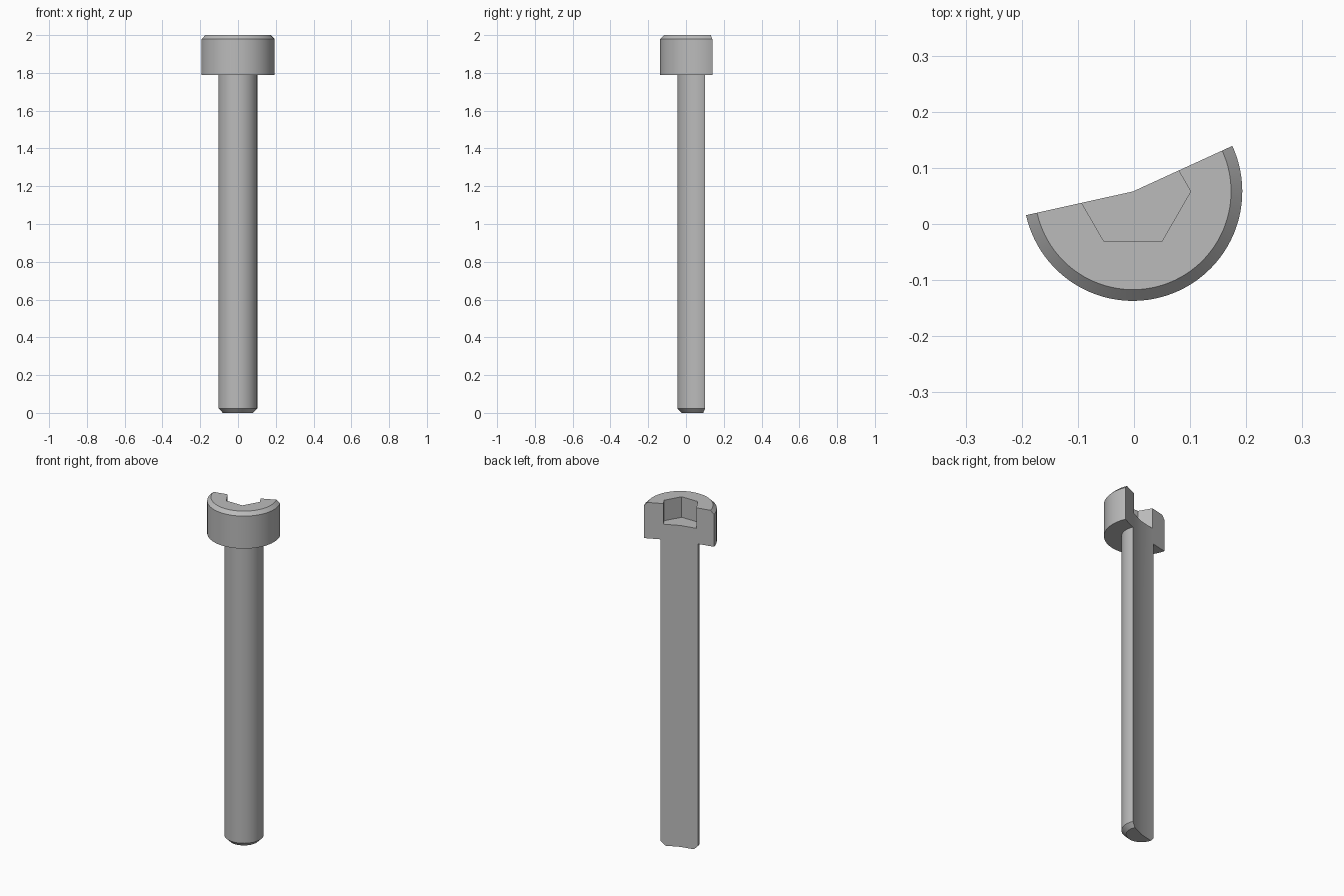
import bpy
import bmesh
from math import cos, sin, radians

cube = bpy.data.objects.get("Cube")
if cube:
    bpy.data.objects.remove(cube, do_unlink=True)

AXIS_X, AXIS_Y = -0.002, 0.058
START, END = radians(192.5), radians(384.6)   # the part of the turn that is kept
STEPS = 56
HEX_RADIUS, HEX_DEPTH = 0.103, 0.12

# Radius and height, from the tip up to the head
PROFILE = [(0.08, 0), (0.104, 0.024), (0.104, 1.79),
           (0.195, 1.79), (0.195, 1.98), (0.175, 2.0)]

steel = bpy.data.materials.new("steel_grey")
steel.use_nodes = True
colour = (0.5, 0.5, 0.5, 1)
steel.diffuse_color = colour
steel.node_tree.nodes["Principled BSDF"].inputs["Base Color"].default_value = colour


def make_object(name, bm):
    bmesh.ops.recalc_face_normals(bm, faces=bm.faces)
    mesh = bpy.data.meshes.new(name)
    bm.to_mesh(mesh)
    bm.free()
    obj = bpy.data.objects.new(name, mesh)
    mesh.materials.append(steel)
    bpy.context.collection.objects.link(obj)
    return obj


def polar(radius, angle, z):
    return (AXIS_X + radius * cos(angle), AXIS_Y + radius * sin(angle), z)


# Sectioned screw: profile swept part of a turn, closed by two flat cut faces
bm = bmesh.new()
bottom = bm.verts.new(polar(0, 0, 0))
top = bm.verts.new(polar(0, 0, PROFILE[-1][1]))
columns = []
for i in range(STEPS + 1):
    angle = START + (END - START) * i / STEPS
    columns.append([bm.verts.new(polar(r, angle, z)) for r, z in PROFILE])
for a, b in zip(columns, columns[1:]):
    for k in range(len(PROFILE) - 1):
        bm.faces.new((a[k], b[k], b[k + 1], a[k + 1]))
bm.faces.new([bottom] + [c[0] for c in columns])
bm.faces.new([top] + [c[-1] for c in columns])
for column in (columns[0], columns[-1]):
    bm.faces.new([bottom] + column + [top])
screw = make_object("sectioned_screw", bm)

# Hexagonal socket cutter
bm = bmesh.new()
floor = [bm.verts.new(polar(HEX_RADIUS, radians(60 * i), 2 - HEX_DEPTH)) for i in range(6)]
lid = [bm.verts.new(polar(HEX_RADIUS, radians(60 * i), 2.1)) for i in range(6)]
bm.faces.new(floor)
bm.faces.new(lid)
for i in range(6):
    j = (i + 1) % 6
    bm.faces.new((floor[i], floor[j], lid[j], lid[i]))
cutter = make_object("socket_cutter", bm)
cutter.hide_render = True

# Cut the socket, then shade the round walls smooth
cut = screw.modifiers.new("socket", "BOOLEAN")
cut.operation = "DIFFERENCE"
cut.solver = "EXACT"
cut.object = cutter
bpy.ops.object.select_all(action="DESELECT")
bpy.context.view_layer.objects.active = screw
screw.select_set(True)
bpy.ops.object.modifier_apply(modifier=cut.name)
bpy.data.objects.remove(cutter, do_unlink=True)
bpy.ops.object.shade_smooth_by_angle(angle=radians(30))
